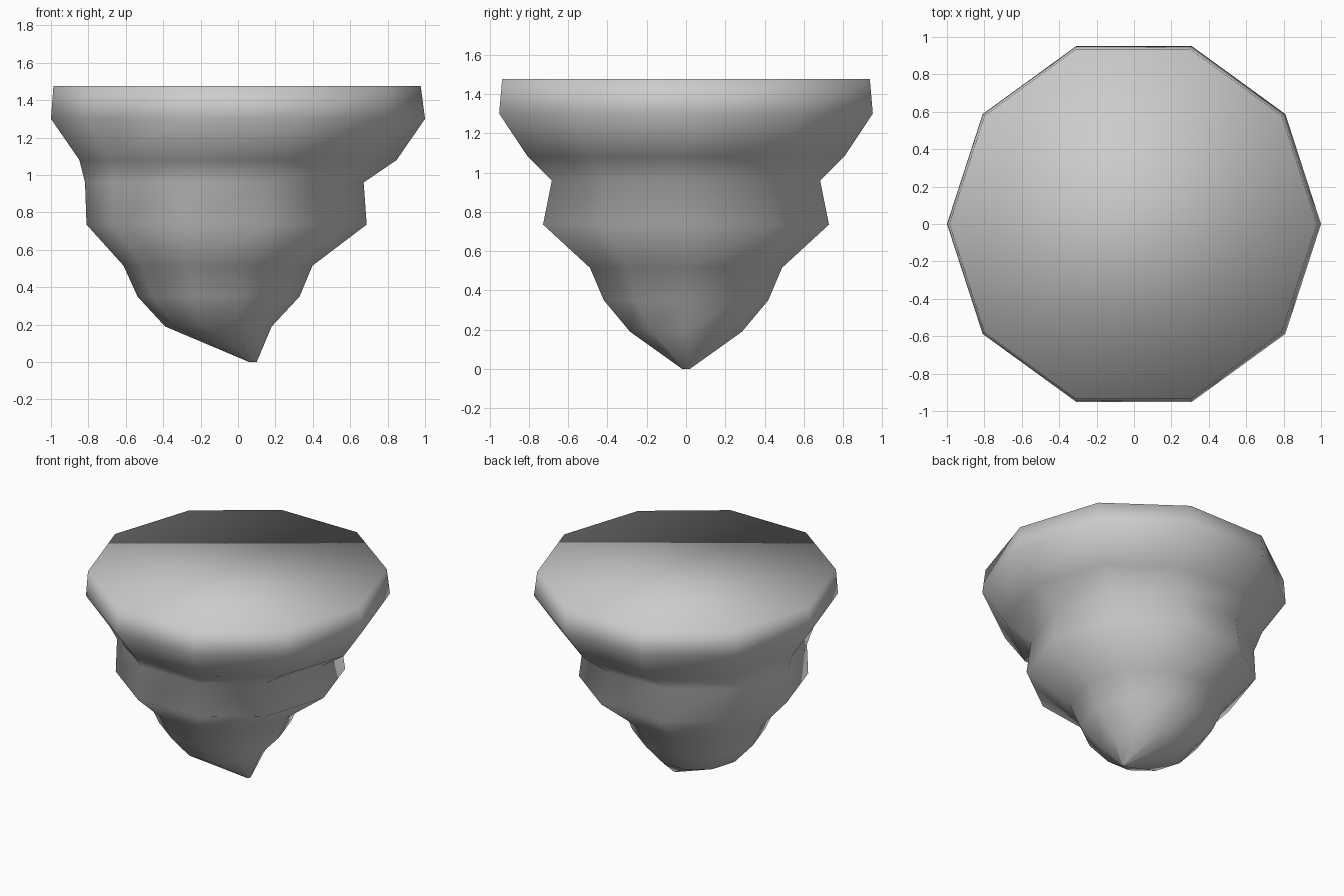
import bpy, bmesh
from math import cos, sin, pi

if "Cube" in bpy.data.objects:
    bpy.data.objects.remove(bpy.data.objects["Cube"])

SIDES = 10
# profile rings: height, x offset, x radius, y radius
RINGS = [
    (0.00, 0.08, 0.02, 0.02),
    (0.19, -0.105, 0.285, 0.30),
    (0.35, -0.104, 0.433, 0.44),
    (0.515, -0.107, 0.505, 0.514),
    (0.735, -0.061, 0.749, 0.765),
    (0.96, -0.073, 0.745, 0.718),
    (1.08, 0.0, 0.848, 0.846),
    (1.30, 0.0, 1.0, 1.0),
    (1.475, -0.005, 0.982, 0.984),
]

# floating rock: stacked decagon rings, skinned and capped
bm = bmesh.new()
loops = []
for z, cx, rx, ry in RINGS:
    loops.append([bm.verts.new((cx + rx * cos(2 * pi * i / SIDES),
                                ry * sin(2 * pi * i / SIDES), z))
                  for i in range(SIDES)])
for low, high in zip(loops, loops[1:]):
    for i in range(SIDES):
        j = (i + 1) % SIDES
        bm.faces.new((low[i], low[j], high[j], high[i]))
bm.faces.new(loops[0][::-1])
bm.faces.new(loops[-1])
for f in bm.faces:
    f.smooth = True

mesh = bpy.data.meshes.new("rock_platform")
bm.to_mesh(mesh)
bm.free()
rock = bpy.data.objects.new("rock_platform", mesh)
bpy.context.collection.objects.link(rock)
